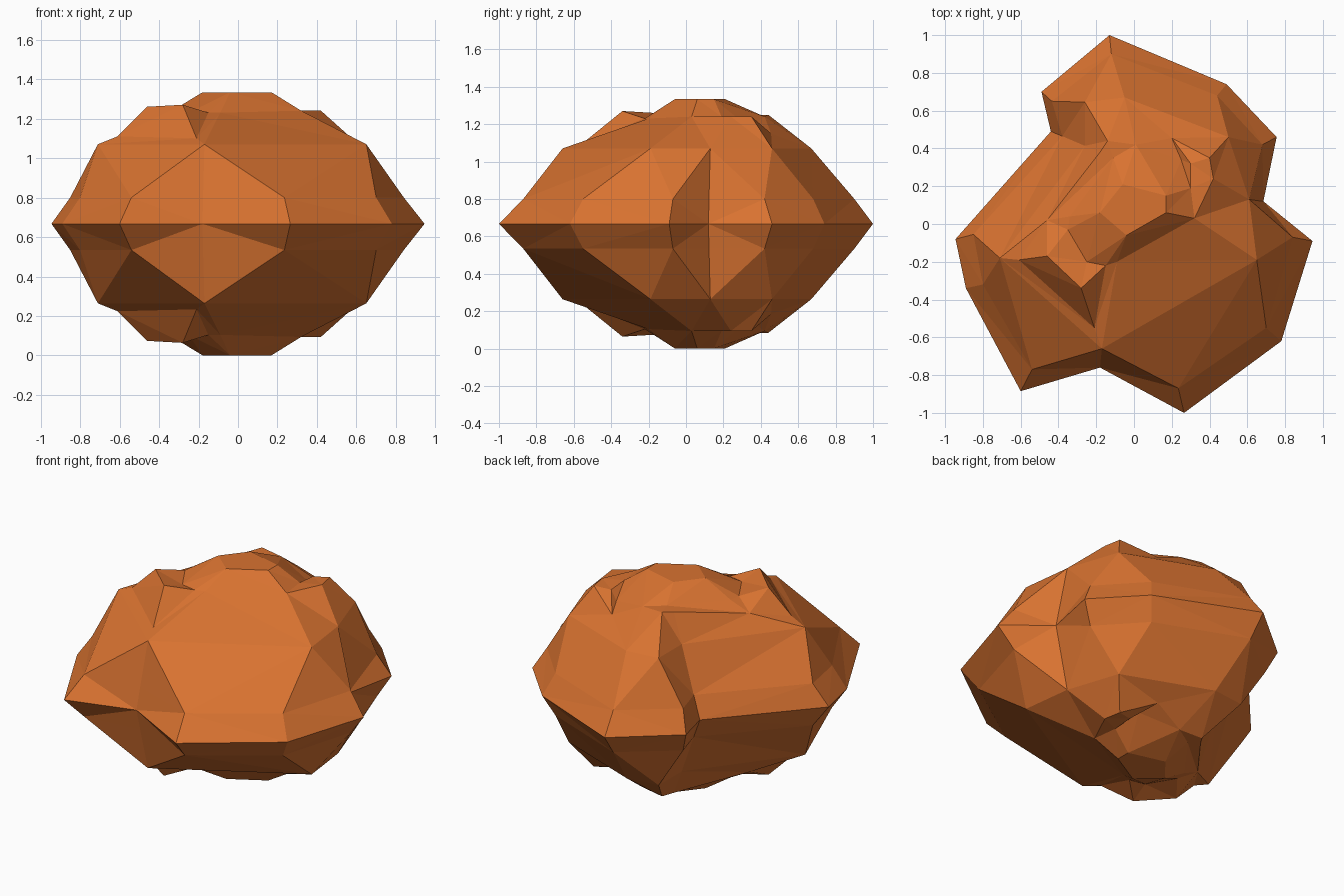
import bpy, bmesh
from mathutils import Vector
from mathutils.geometry import delaunay_2d_cdt

if "Cube" in bpy.data.objects:
    bpy.data.objects.remove(bpy.data.objects["Cube"])

MID = 0.667  # height of the equator; the rock is symmetric above and below it

# Contour rings of the upper half, clockwise seen from above: height -> outline
rings = [
    (0.667, [(-.13, 1.0), (.49, .74), (.755, .46), (.685, .12), (.945, -.09),
             (.78, -.62), (.265, -1.0), (-.18, -.76), (-.6, -.885), (-.89, -.34),
             (-.945, -.08), (-.44, .49), (-.49, .70)]),
    (0.80, [(-.12, .9), (.44, .68), (.68, .42), (.66, .123), (.84, -.07),
            (.7, -.55), (.235, -.87), (-.177, -.727), (-.54, -.77), (-.8, -.32),
            (-.85, -.055), (-.38, .465), (-.435, .65)]),
    (1.07, [(-.05, .67), (.5, .46), (.61, .13), (.65, -.19), (-.17, -.66),
            (-.71, -.18), (-.26, .414), (-.26, .645)]),
    (1.333, [(-.06, .21), (.17, .15), (.17, .06), (-.04, -.06), (-.18, .06)]),
]

# Crests and chips between the upper rings, as short broken lines
creases = [
    [(-.46, -.17, 1.26), (-.28, -.34, 1.27), (-.25, -.2, 1.23)],
    [(-.61, -.19, 1.11), (-.21, -.55, 1.10)],
    [(-.15, -.22, 1.23), (-.09, -.2, 1.23)],
    [(-.46, .02, 1.17), (-.11, .35, 1.25)],
    [(-.35, -.03, 1.23), (-.34, .04, 1.23)],
    [(.32, .03, 1.24), (.3, .19, 1.24)],
    [(.42, .24, 1.24), (.4, .35, 1.24), (.3, .32, 1.23), (.25, .34, 1.18)],
    [(-.26, .414, 1.07), (-.18, .38, 1.24)],
    [(-.26, .645, 1.07), (-.14, .44, 1.25), (.01, .42, 1.24), (.2, .455, 1.15)],
    [(.84, -.07, .80), (.61, .13, 1.07)],
]

points, edges = [], []


def add_line(line, closed):
    start, n = len(points), len(line)
    points.extend(Vector(p) for p in line)
    edges.extend((start + i, start + (i + 1) % n) for i in range(n if closed else n - 1))


for height, ring in rings:
    add_line([(x, y, height) for x, y in ring], True)
for crease in creases:
    add_line(crease, False)

# Facet the upper half between the contours
flat, _, faces, origin, _, _ = delaunay_2d_cdt(
    [p.xy for p in points], edges, [], 1, 1e-5)

bm = bmesh.new()
verts = []
for p, src in zip(flat, origin):
    z = points[src[0]].z if src else 1.1
    verts.append(bm.verts.new((p.x, p.y, z - MID)))
for f in faces:
    bm.faces.new([verts[i] for i in f])

# Mirror to the lower half and weld at the equator
copy = bmesh.ops.duplicate(bm, geom=bm.verts[:] + bm.edges[:] + bm.faces[:])["geom"]
for v in copy:
    if isinstance(v, bmesh.types.BMVert):
        v.co.z = -v.co.z
bmesh.ops.remove_doubles(bm, verts=bm.verts[:], dist=1e-4)
bmesh.ops.recalc_face_normals(bm, faces=bm.faces[:])
mesh = bpy.data.meshes.new("rock")
bm.to_mesh(mesh)
bm.free()

rock = bpy.data.objects.new("rock", mesh)
rock.location.z = MID
bpy.context.collection.objects.link(rock)

# Rusty orange stone
stone = bpy.data.materials.new("orange_stone")
stone.diffuse_color = (0.69, 0.17, 0.03, 1)
stone.use_nodes = True
stone.node_tree.nodes["Principled BSDF"].inputs["Base Color"].default_value = stone.diffuse_color
mesh.materials.append(stone)
